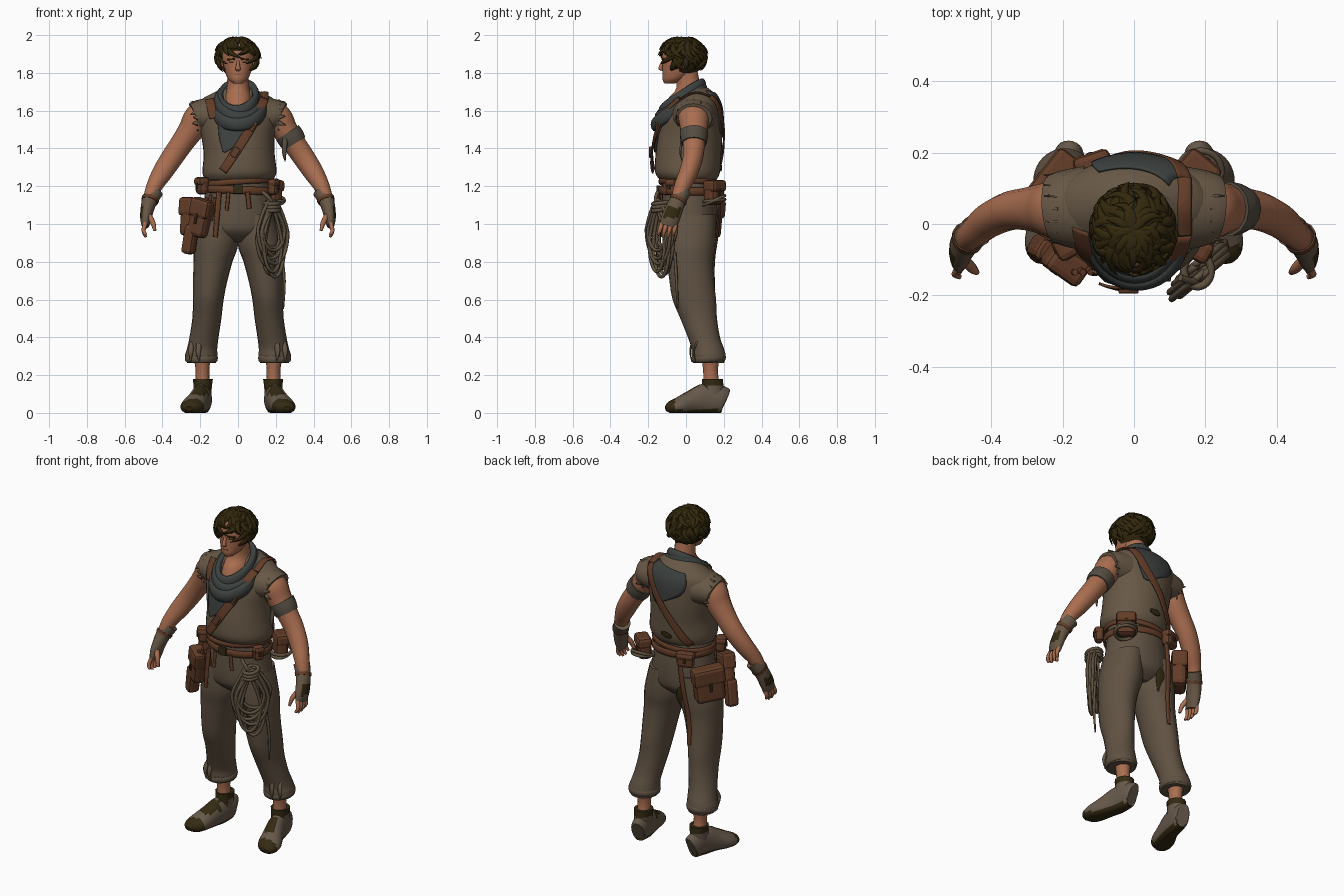
import bpy, bmesh, math, random
from mathutils import Vector, Matrix

random.seed(4)
cube = bpy.data.objects.get("Cube")
if cube:
    bpy.data.objects.remove(cube, do_unlink=True)
X, Y, Z = Vector((1, 0, 0)), Vector((0, 1, 0)), Vector((0, 0, 1))


def material(name, *rgb):
    m = bpy.data.materials.new(name)
    m.use_nodes = True
    m.diffuse_color = (*rgb, 1)
    m.node_tree.nodes["Principled BSDF"].inputs["Base Color"].default_value = (*rgb, 1)
    return m


skin = material("skin", .4, .155, .08)
hair = material("dark hair", .033, .021, .004)
vest = material("vest cloth", .135, .096, .06)
trouser = material("trouser cloth", .118, .085, .056)
scarf = material("slate scarf", .046, .053, .049)
leather = material("brown leather", .125, .046, .021)
rope = material("rope", .115, .083, .051)
dark = material("dark leather", .034, .023, .006)
tan = material("boot suede", .135, .1, .07)
band = material("grey band cloth", .09, .074, .055)


def finish(name, bm, mats, rule=None):
    bmesh.ops.recalc_face_normals(bm, faces=bm.faces)
    if rule:
        for f in bm.faces:
            f.material_index = rule(f.calc_center_median(), f.normal)
    me = bpy.data.meshes.new(name)
    bm.to_mesh(me)
    bm.free()
    ob = bpy.data.objects.new(name, me)
    bpy.context.collection.objects.link(ob)
    for m in mats if isinstance(mats, list) else [mats]:
        me.materials.append(m)
    return ob


def spline(path, n, closed=False):
    """Smooth interpolation of tuples of any length."""
    if closed:
        return [tuple(p) for p in path]
    out, last = [], len(path) - 1
    for i in range(last):
        q = [path[max(0, min(last, i + k))] for k in (-1, 0, 1, 2)]
        for j in range(n):
            t = j / n
            out.append(tuple(.5 * (2*b + (c - a)*t + (2*a - 5*b + 4*c - d)*t*t + (3*b - a - 3*c + d)*t**3)
                             for a, b, c, d in zip(*q)))
    return out + [tuple(path[-1])]


def sweep(name, paths, mat, sides=14, n=4, flat=False, closed=False, up=Y, hub=None, floor=False, rule=None):
    """Elliptical tubes through points of (x, y, z, radius a, radius b)."""
    bm = bmesh.new()
    for path in paths:
        pts = spline(path, n, closed)
        m, rings = len(pts), []
        for i, p in enumerate(pts):
            c = Vector(p[:3])
            lo, hi = ((i - 1) % m, (i + 1) % m) if closed else (max(0, i - 1), min(m - 1, i + 1))
            t = (Vector(pts[hi][:3]) - Vector(pts[lo][:3])).normalized()
            u = (c - hub).normalized() if hub else up
            a, b = X, Y
            if not flat:
                a = t.cross(u).normalized()
                b = a.cross(t)
            ring = []
            for k in range(sides):
                w = math.tau * k / sides
                v = c + a*max(p[3], .001)*math.cos(w) + b*max(p[4], .001)*math.sin(w)
                if floor:
                    v.z = max(v.z, 0)
                ring.append(bm.verts.new(v))
            rings.append(ring)
        for i in range(m if closed else m - 1):
            r, s = rings[i], rings[(i + 1) % m]
            for k in range(sides):
                bm.faces.new((r[k], r[(k+1) % sides], s[(k+1) % sides], s[k])).smooth = True
        if not closed:
            for r in (rings[0], rings[-1]):
                for e in bm.faces.new(r).edges:
                    e.smooth = False
    return finish(name, bm, mat, rule)


def hoop(cx, cy, zf, zb, rx, ry, ra, rb, tilt=0, n=40):
    """Closed loop around the body, with a front height and a back height."""
    return [(cx + rx*math.cos(w), cy + ry*math.sin(w),
             (zf + zb)/2 + (zb - zf)/2*math.sin(w) + tilt*math.cos(w), ra, rb)
            for w in (math.tau*i/n for i in range(n))]


def flip(path, s):
    return [(p[0]*s, *p[1:]) for p in path]


def box(name, loc, size, mat, rz=0, ry=0, bevel=.012):
    bm = bmesh.new()
    bmesh.ops.create_cube(bm, size=1, matrix=Matrix.Diagonal((*size, 1)))
    ob = finish(name, bm, mat)
    ob.location, ob.rotation_euler = loc, (0, math.radians(ry), math.radians(rz))
    mod = ob.modifiers.new("soft edges", 'BEVEL')
    mod.width, mod.segments = min(bevel, min(size)*.4), 2
    return ob


# Vest body, bloused over the belt
TORSO = [(.005, .012, 1.235, .18, .15), (.008, .008, 1.275, .196, .172), (.006, .013, 1.37, .188, .174),
         (0, .022, 1.46, .194, .17), (0, .032, 1.55, .211, .16), (0, .045, 1.61, .22, .142),
         (0, .058, 1.655, .2, .115), (0, .062, 1.695, .13, .085), (0, .06, 1.725, .07, .05)]
sweep("vest", [TORSO], vest, sides=36, flat=True)
TS = spline(TORSO, 4)


def surf(x, z, side, off):
    z = max(TS[0][2], min(TS[-1][2] - .001, z))
    i = max(k for k in range(len(TS) - 1) if TS[k][2] <= z)
    f = (z - TS[i][2]) / (TS[i+1][2] - TS[i][2])
    cy, rx, ry = (TS[i][k] + f*(TS[i+1][k] - TS[i][k]) for k in (1, 3, 4))
    return cy + side*(ry + off)*math.sqrt(max(.03, 1 - (x/(rx + off))**2))


def ribbon(name, path, mat, side, off, cols=6):
    """Cloth or strap lying on the vest along points of (x, z, half width)."""
    bm, rows, pts = bmesh.new(), [], spline(path, 6)
    for i, (x, z, w) in enumerate(pts):
        a, b = pts[max(0, i-1)], pts[min(len(pts)-1, i+1)]
        d = Vector((b[0]-a[0], b[1]-a[1])).normalized()
        row = []
        for k in range(cols + 1):
            s = (2*k/cols - 1)*w
            px, pz = x - d.y*s, z + d.x*s
            row.append(bm.verts.new((px, surf(px, pz, side, off), pz)))
        rows.append(row)
    for r, s in zip(rows, rows[1:]):
        for k in range(cols):
            bm.faces.new((r[k], r[k+1], s[k+1], s[k])).smooth = True
    ob = finish(name, bm, mat)
    mod = ob.modifiers.new("thickness", 'SOLIDIFY')
    mod.thickness, mod.offset = .008, 0


# Neck, scarf and chest straps
sweep("neck", [[(0, 0, 1.57, .08, .135), (0, .008, 1.66, .075, .108), (0, .015, 1.72, .06, .068),
                (0, 0, 1.82, .055, .06)]], skin, flat=True)
sweep("scarf_folds", [hoop(.004*k, -.02 - .007*k, 1.595 - .034*k, 1.735 - .022*k, .094 + .017*k, .107 + .013*k,
                           .02, .036, .008*(-1)**k) for k in range(3)], scarf, closed=True, up=Z, sides=10)
ribbon("scarf_front", [(0, 1.62, .1), (-.01, 1.53, .105), (-.045, 1.45, .062), (-.075, 1.38, .005)], scarf, -1, .014)
ribbon("scarf_back", [(0, 1.69, .1), (.01, 1.63, .13), (.04, 1.56, .085), (.07, 1.48, .012)], scarf, 1, .005, 10)
ribbon("chest_strap_front", [(.14, 1.665, .022), (.09, 1.55, .024), (0, 1.4, .024), (-.08, 1.28, .022)], leather, -1, .022)
ribbon("chest_strap_back", [(.14, 1.675, .02), (.08, 1.55, .02), (-.03, 1.4, .02), (-.13, 1.25, .02)], leather, 1, .01)
sweep("strap_over_shoulder", [[(.14, -.03, 1.66, .022, .006), (.14, .05, 1.697, .022, .006),
                               (.14, .13, 1.675, .022, .006)]], leather, up=Z, sides=8)
ribbon("shoulder_patch", [(-.15, 1.66, .022), (-.14, 1.61, .022), (-.13, 1.56, .02)], leather, -1, .006)
ribbon("worn_hem_patch", [(.035, 1.3, .008), (0, 1.295, .016), (-.03, 1.29, .006)], dark, 1, .004)
for x, z in ((.075, 1.52), (-.015, 1.38)):
    box("strap_buckle", (x, surf(x, z, -1, .028), z), (.055, .015, .035), leather, ry=-57, bevel=.004)

# Trousers
sweep("trouser_seat", [[(0, .015, 1.25, .165, .135), (0, .018, 1.12, .18, .146), (0, .018, 1, .196, .146),
                        (0, .02, .95, .18, .128), (0, .022, .905, .09, .075)]], trouser, sides=32, flat=True)
LEG = [(.1, .02, 1.05, .09, .135), (.114, .02, .9, .116, .135), (.132, .022, .8, .103, .122),
       (.147, .03, .7, .091, .118), (.157, .044, .6, .081, .115), (.165, .067, .5, .077, .097),
       (.18, .095, .4, .077, .085), (.19, .115, .34, .08, .086), (.195, .12, .3, .086, .09),
       (.193, .122, .265, .076, .08)]
BOOT = [(.179, .205, .065, .036, .063), (.183, .185, .07, .046, .075), (.195, .1, .07, .051, .085),
        (.215, .03, .055, .057, .066), (.24, -.04, .036, .065, .046), (.256, -.085, .028, .049, .032),
        (.26, -.108, .022, .018, .013)]
for s, side in ((1, "left"), (-1, "right")):
    sweep(side + "_trouser_leg", [flip(LEG, s)], trouser, sides=20, flat=True)
    sweep(side + "_rolled_cuff", [hoop(.194*s, .12, .285, .295, .076, .08, .012, .022)], trouser,
          closed=True, up=Z, sides=8)
    sweep(side + "_torn_cloth", [[(s*(.2 + .04*k), .04 + .02*k, .4 - .02*k, .012, .006),
                                  (s*(.21 + .04*k), .022 + .02*k, .33, .014, .005),
                                  (s*(.205 + .045*k), .03 + .02*k, .27, .002, .002)] for k in (0, 1)], vest, sides=6)
    sweep(side + "_ankle", [[(.19*s, .13, .3, .046, .05), (.188*s, .13, .22, .036, .04),
                             (.187*s, .135, .15, .04, .045)]], skin, flat=True)
    sweep(side + "_boot", [flip(BOOT, s)], [tan, dark], up=Z, sides=20, floor=True,
          rule=lambda c, nn: int(c.z < .016 or c.y < -.06 or (nn.y < -.3 and c.z > .095)))
    sweep(side + "_boot_shaft", [[(.19*s, .13, .06, .048, .066), (.187*s, .14, .13, .048, .06),
                                  (.186*s, .14, .18, .053, .056)]], [tan, dark], flat=True,
          rule=lambda c, nn: int(c.z > .14 or nn.y < -.3))

# Arms, armholes, gloves and hands
ARM = [(.17, .04, 1.58, .07, .085), (.213, .04, 1.562, .074, .083), (.247, .042, 1.5, .068, .073),
       (.295, .042, 1.43, .061, .061), (.35, .036, 1.35, .058, .054), (.402, .012, 1.27, .053, .049),
       (.443, -.02, 1.2, .042, .043), (.466, -.04, 1.14, .035, .037)]
for s, side in ((1, "left"), (-1, "right")):
    sweep(side + "_arm", [flip(ARM, s)], skin)
    sweep(side + "_armhole", [flip([(.14, .044, 1.575, .1, .118), (.2, .044, 1.572, .086, .106),
                                    (.229, .042, 1.563, .08, .096)], s)], vest, sides=20)
    fray = []
    for k in range(16):
        w = math.tau*k/16
        y, z = .042 + .092*math.cos(w), 1.565 + .08*math.sin(w)
        j = random.uniform(.012, .04)
        fray.append(flip([(.212, y, z, .017, .006), (.23 + j*.6, y*1.03, z + random.uniform(-.015, .012), .003, .002)], s))
    sweep(side + "_armhole_fray", fray, vest, sides=5, n=2)
    sweep(side + "_glove", [flip([(.44, -.018, 1.175, .046, .047), (.465, -.04, 1.13, .042, .043),
                                  (.48, -.062, 1.08, .036, .047), (.488, -.082, 1.03, .03, .05),
                                  (.49, -.095, .99, .02, .046)], s)], [vest, dark],
          rule=lambda c, nn: int(nn.x*s > .75 and 1.03 < c.z < 1.09))
    sweep(side + "_glove_strap", [flip([(.463, -.037, 1.135, .047, .048), (.468, -.045, 1.12, .045, .047)], s)],
          leather)
    fingers = [flip([(.49, -.055 - .024*k, 1.005, .012, .013), (.5, -.062 - .026*k, .965, .011, .011),
                     (.488, -.07 - .026*k, .925 + .012*abs(k - 1.5), .007, .007)], s) for k in range(4)]
    thumb = flip([(.475, -.1, 1.05, .015, .016), (.452, -.125, 1.01, .014, .014), (.44, -.135, .965, .008, .008)], s)
    sweep(side + "_fingers", fingers + [thumb], skin, sides=8, n=3)
sweep("armband", [[(.262, .042, 1.483, .072, .077), (.283, .042, 1.452, .072, .073), (.3, .042, 1.425, .066, .066)]], band)
sweep("armband_tails", [[(.25 + .05*k, -.02 + .06*k, 1.45, .015, .008), (.245 + .06*k, -.03 + .08*k, 1.38, .012, .006),
                         (.25 + .06*k, -.02 + .08*k, 1.33, .002, .002)] for k in (0, 1)], band, sides=6)

# Head and face
sweep("head", [[(0, -.085, 1.745, .026, .03), (0, -.066, 1.765, .05, .058), (0, -.045, 1.8, .067, .08),
                (0, -.035, 1.85, .079, .09), (0, -.025, 1.9, .084, .1), (0, -.02, 1.95, .07, .085),
                (0, -.02, 1.975, .03, .04)]], skin, sides=24, flat=True)
sweep("nose", [[(0, -.118, 1.868, .008, .008), (0, -.131, 1.84, .01, .01), (0, -.134, 1.82, .014, .011),
                (0, -.122, 1.81, .009, .006)]], skin, sides=8, flat=True)
for s in (1, -1):
    box("eyebrow", (.036*s, -.116, 1.872), (.044, .016, .009), hair, rz=22*s, ry=5*s, bevel=.002)
    box("eye", (.034*s, -.112, 1.857), (.028, .012, .008), dark, rz=22*s, bevel=.002)
    sweep("ear", [[(.08*s, -.005, 1.875, .008, .014), (.088*s, -.003, 1.85, .01, .018),
                   (.078*s, -.012, 1.815, .006, .008)]], skin, sides=8, flat=True)
box("mouth", (0, -.121, 1.79), (.036, .008, .004), leather, bevel=.001)

# Hair: a cap under tousled locks that run out from the crown
HUB = Vector((-.002, -.018, 1.88))
bm = bmesh.new()
bmesh.ops.create_uvsphere(bm, u_segments=28, v_segments=18, radius=.1,
                          matrix=Matrix.Translation(HUB) @ Matrix.Diagonal((1.02, 1.12, 1.04, 1)))
bmesh.ops.delete(bm, geom=[v for v in bm.verts if v.co.z < 1.79 or (v.co.y < -.045 and v.co.z < 1.915)], context='VERTS')
for f in bm.faces:
    f.smooth = True
finish("hair_cap", bm, hair)
locks = []
for i in range(230):
    phi = i*2.4
    front, middle = math.sin(phi) < -.4, abs(math.cos(phi) + .1) < .5
    end = random.uniform(.5, 1.15 if middle else 1.7) if front else random.uniform(.6, 2.4)
    start, swirl, lift = max(.05, end - .75), random.uniform(-.9, .9), random.uniform(.96, 1.05)
    flare = random.choice((.02, .08, .17)) * (.6 if end > 1.9 else 1)
    path = []
    for j in range(5):
        f = j / 4
        th, ph = start + (end - start)*f, phi + swirl*f*f
        r = lift + .06*math.sin(math.pi*f) + flare*f*f
        p = HUB + Vector((.105*math.sin(th)*math.cos(ph), .115*math.sin(th)*math.sin(ph), .096*math.cos(th)))*r
        path.append((*p[:2], min(p.z, 1.985), .016*(1 - f**3) + .001, .009*(1 - f**3) + .001))
    locks.append(path)
sweep("hair_locks", locks, hair, sides=6, n=2, hub=HUB)

# Belts, straps and pouches
sweep("belts", [hoop(0, .014, 1.18, 1.18, .184, .153, .008, .021, -.008),
                hoop(0, .014, 1.225, 1.215, .182, .152, .008, .016, .012)], leather, closed=True, up=Z, sides=8)
box("belt_buckle", (0, -.147, 1.182), (.05, .02, .046), dark, bevel=.006)
sweep("hanging_straps", [[(-.08, .178, 1.17, .016, .006), (-.1, .174, 1, .016, .006), (-.12, .147, .8, .016, .006),
                          (-.125, .15, .65, .013, .005)],
                         [(-.1, -.135, 1.17, .014, .006), (-.11, -.14, 1.05, .014, .006), (-.12, -.138, .93, .012, .005)],
                         [(-.05, -.145, 1.17, .01, .006), (-.06, -.145, 1.07, .01, .006)],
                         [(.05, -.145, 1.17, .012, .006), (.06, -.145, 1.08, .012, .006)]], leather, sides=8)


def pouch(name, loc, size, rz, ry=0):
    """Bag with a closing flap and a clasp on its outer side."""
    box(name, loc, size, leather, rz, ry, .025)
    turn = Matrix.Rotation(math.radians(rz), 3, 'Z') @ Matrix.Rotation(math.radians(ry), 3, 'Y')
    lid = Vector(loc) + turn @ Vector((0, size[1]*.06, size[2]*.28))
    box(name + "_flap", lid, (size[0]*1.08, size[1]*1.08, size[2]*.5), leather, rz, ry, .018)
    clasp = Vector(loc) + turn @ Vector((0, size[1]*.55, 0))
    box(name + "_clasp", clasp, (.016, .01, size[2]*.3), dark, rz, ry, .003)


pouch("large_hip_bag", (-.228, .108, 1.03), (.17, .085, .2), 52, 6)
pouch("right_back_pouch", (-.115, .167, 1.17), (.1, .055, .09), 18)
pouch("left_back_pouch", (.18, .148, 1.165), (.105, .075, .13), -40)
pouch("left_front_pouch", (.188, -.075, 1.195), (.06, .05, .085), -120)
pouch("right_front_pouch", (-.19, -.06, 1.2), (.07, .06, .09), 120)
pouch("right_hip_holster", (-.2, -.1, 1.03), (.11, .075, .2), 145, -14)
box("lower_holster", (-.253, -.07, .92), (.065, .07, .16), leather, rz=-30, ry=10, bevel=.02)
sweep("holster_tools", [[(-.19 + .022*k, -.13 + .012*k, 1.02, .012, .012), (-.165 + .022*k, -.135, 1.14 + .015*(k % 2), .009, .009)]
                        for k in range(4)], leather, sides=8)

# Coiled rope
coils = []
for k in range(12):
    hw, zt, zb = random.uniform(.055, .1), random.uniform(1.07, 1.13), .72 + .014*k
    ox, oy = .182 + .014*math.cos(k*2.4), -.13 + .024*math.sin(k*2.4)
    loop = []
    for i in range(32):
        w = math.tau*i/32
        u = hw*math.cos(w)*(1 - .45*max(0, math.sin(w)))
        loop.append((ox + .72*u, oy + .6*u, (zt + zb)/2 + (zt - zb)/2*math.sin(w), .0095, .0095))
    coils.append(loop)
sweep("rope_coil", coils, rope, closed=True, sides=8, up=Vector((1, -1, 0)).normalized())
sweep("rope_binding", [hoop(.178, -.13, z, z + .01, .038, .045, .011, .011) for z in (1.07, 1.088, 1.106)], rope,
      closed=True, up=Z, sides=8)
sweep("rope_ends", [[(.23, -.06, .85, .008, .008), (.245, -.05, .7, .008, .008), (.24, -.045, .55, .004, .004)],
                    [(.13, -.15, 1.17, .01, .01), (.17, -.16, 1.13, .01, .01), (.19, -.13, 1.08, .01, .01)]], rope, sides=8)
sweep("pouch_rope", [hoop(.185, .15, 1.1 + .02*k, 1.15 - .02*k, .06, .055, .009, .009) for k in (0, 1)], rope,
      closed=True, up=Z, sides=8)

# Dark worn patch on the trouser seat
sweep("seat_patch", [[(-.065, .152, .985, .01, .004), (-.07, .146, .92, .035, .007), (-.07, .128, .845, .01, .004)]],
      dark, sides=10)
